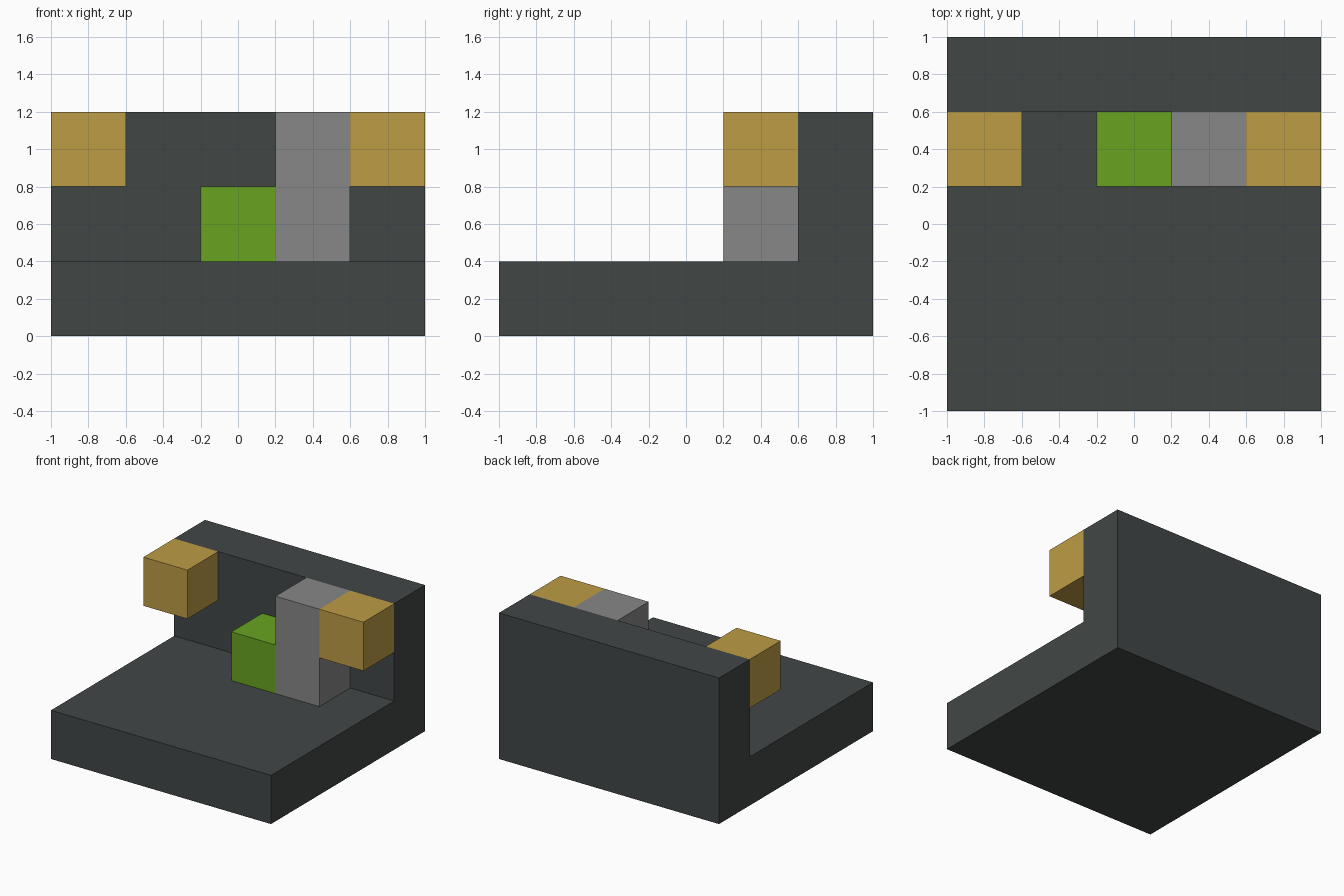
import bpy
import bmesh

default = bpy.data.objects.get("Cube")
if default:
    bpy.data.objects.remove(default, do_unlink=True)


def material(name, rgb):
    mat = bpy.data.materials.new(name)
    mat.use_nodes = True
    mat.diffuse_color = (*rgb, 1)
    bsdf = next(n for n in mat.node_tree.nodes if n.type == "BSDF_PRINCIPLED")
    bsdf.inputs["Base Color"].default_value = (*rgb, 1)
    return mat


DARK = material("dark slate", (0.053, 0.063, 0.061))
GOLD = material("gold", (0.515, 0.332, 0.06))
GREEN = material("green", (0.138, 0.366, 0.0144))
GREY = material("grey", (0.242, 0.242, 0.242))


def extrude_profile(name, profile, x0, x1, mat):
    """Extrude a side profile of (y, z) points from x0 to x1."""
    bm = bmesh.new()
    face = bm.faces.new([bm.verts.new((x0, y, z)) for y, z in profile])
    result = bmesh.ops.extrude_face_region(bm, geom=[face])
    moved = [v for v in result["geom"] if isinstance(v, bmesh.types.BMVert)]
    bmesh.ops.translate(bm, verts=moved, vec=(x1 - x0, 0, 0))
    bmesh.ops.recalc_face_normals(bm, faces=bm.faces)
    mesh = bpy.data.meshes.new(name)
    bm.to_mesh(mesh)
    bm.free()
    mesh.materials.append(mat)
    obj = bpy.data.objects.new(name, mesh)
    bpy.context.collection.objects.link(obj)
    return obj


FLOOR, TOP, WALL, UNIT = 0.4, 1.2, 0.6, 0.4


def block(name, x, z0, z1, mat):
    """Block one unit wide and deep, standing against the wall."""
    y0 = WALL - UNIT
    extrude_profile(name, [(y0, z0), (WALL, z0), (WALL, z1), (y0, z1)],
                    x - UNIT / 2, x + UNIT / 2, mat)


# Floor slab and back wall in one L-shaped body
extrude_profile("floor_and_back_wall",
                [(-1, 0), (1, 0), (1, TOP), (WALL, TOP), (WALL, FLOOR), (-1, FLOOR)],
                -1, 1, DARK)

# Blocks along the wall
for side, x in (("left", 0.8), ("right", -0.8)):
    block(f"{side}_corner_block", x, TOP - UNIT, TOP, GOLD)
block("tall_column", 0.4, FLOOR, TOP, GREY)
block("low_block", 0, FLOOR, FLOOR + UNIT, GREEN)
